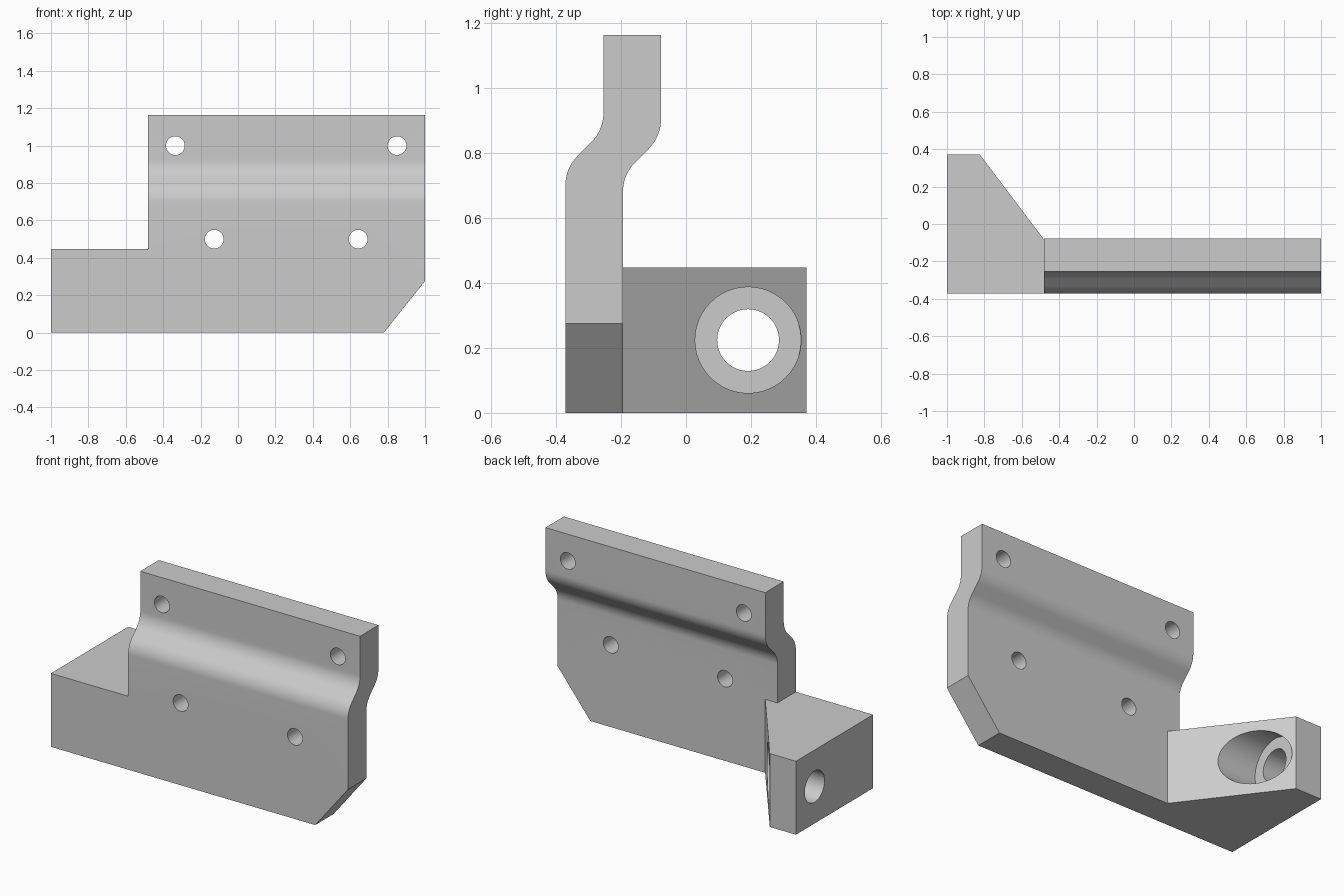
import bpy, bmesh, math
from mathutils import Vector

cube = bpy.data.objects.get("Cube")
if cube:
    bpy.data.objects.remove(cube, do_unlink=True)

grey = bpy.data.materials.new("plain_grey")
grey.use_nodes = True
grey.diffuse_color = (0.6, 0.6, 0.6, 1)
grey.node_tree.nodes["Principled BSDF"].inputs["Base Color"].default_value = (0.6, 0.6, 0.6, 1)


def prism(name, points, depth):
    """Extrude a closed loop of 3D points along the vector depth."""
    bm = bmesh.new()
    face = bm.faces.new([bm.verts.new(p) for p in points])
    ext = bmesh.ops.extrude_face_region(bm, geom=[face])
    verts = [v for v in ext["geom"] if isinstance(v, bmesh.types.BMVert)]
    bmesh.ops.translate(bm, verts=verts, vec=Vector(depth))
    bmesh.ops.recalc_face_normals(bm, faces=bm.faces)
    mesh = bpy.data.meshes.new(name)
    bm.to_mesh(mesh)
    bm.free()
    obj = bpy.data.objects.new(name, mesh)
    obj.data.materials.append(grey)
    bpy.context.collection.objects.link(obj)
    return obj


def cylinder(name, centre, radius, depth, axis):
    """Round cutter starting at centre and running along x or y."""
    ring = []
    for i in range(48):
        a = math.tau * i / 48
        u, w = radius * math.cos(a), radius * math.sin(a)
        ring.append(Vector(centre) + (Vector((0, u, w)) if axis == "x" else Vector((u, 0, w))))
    return prism(name, ring, (depth, 0, 0) if axis == "x" else (0, depth, 0))


def combine(target, tool, operation):
    mod = target.modifiers.new(tool.name, "BOOLEAN")
    mod.operation, mod.solver, mod.object = operation, "EXACT", tool
    bpy.context.view_layer.objects.active = target
    bpy.ops.object.modifier_apply(modifier=mod.name)
    bpy.data.objects.remove(tool, do_unlink=True)


def joggle(y, z, shift=0.117, r=0.128, steps=10):
    """S-bend: a 45 degree arc, a short straight, and the arc reversed."""
    first = []
    for i in range(steps + 1):
        a = math.radians(45) * i / steps
        first.append((y + r * (1 - math.cos(a)), z + r * math.sin(a)))
    height = 2 * r * math.sin(math.radians(45)) + shift - 2 * r * (1 - math.cos(math.radians(45)))
    second = [(2 * y + shift - p, 2 * z + height - q) for p, q in reversed(first)]
    return first + second


# Joggled plate, as a side profile
FRONT, BACK, TOP, STEP = -0.371, -0.194, 1.163, 0.447
front = [(FRONT, 0)] + joggle(FRONT, 0.70) + [(FRONT + 0.117, TOP)]
back = [(BACK, 0)] + joggle(BACK, 0.68) + [(BACK + 0.117, TOP)]
bracket = prism("bracket", [(-1, y, z) for y, z in front + back[::-1]], (2, 0, 0))

# Trim to the stepped front outline with its cut corner
step_cut = [(-1.2, STEP), (-0.48, STEP), (-0.48, 1.4), (-1.2, 1.4)]
corner_cut = [(0.78, 0), (1, 0.275), (1.2, 0.525), (1.2, -0.25), (0.58, -0.25)]
for label, outline in (("step", step_cut), ("corner", corner_cut)):
    combine(bracket, prism(label, [(x, -1, z) for x, z in outline], (0, 2, 0)), "DIFFERENCE")

# Side lug with a slanted inner face
lug = [(-1, -0.3), (-0.397, -0.3), (-0.397, BACK), (-0.824, 0.371), (-1, 0.371)]
combine(bracket, prism("lug", [(x, y, 0) for x, y in lug], (0, 0, STEP)), "UNION")

# Plate holes
for x, z in ((-0.335, 1.0), (0.85, 1.0), (-0.127, 0.5), (0.643, 0.5)):
    combine(bracket, cylinder("hole", (x, -1, z), 0.05, 2, "y"), "DIFFERENCE")

# Lug bore and counterbore
for radius, start in ((0.095, -1.3), (0.163, -0.825)):
    combine(bracket, cylinder("bore", (start, 0.191, 0.224), radius, 1, "x"), "DIFFERENCE")

# Clean flat faces, smooth the bends
bm = bmesh.new()
bm.from_mesh(bracket.data)
bmesh.ops.remove_doubles(bm, verts=bm.verts, dist=0.0001)
bmesh.ops.dissolve_limit(bm, angle_limit=0.01, verts=bm.verts, edges=bm.edges)
bm.to_mesh(bracket.data)
bm.free()
bpy.ops.object.select_all(action="DESELECT")
bracket.select_set(True)
bpy.context.view_layer.objects.active = bracket
bpy.ops.object.shade_smooth_by_angle(angle=math.radians(30))
